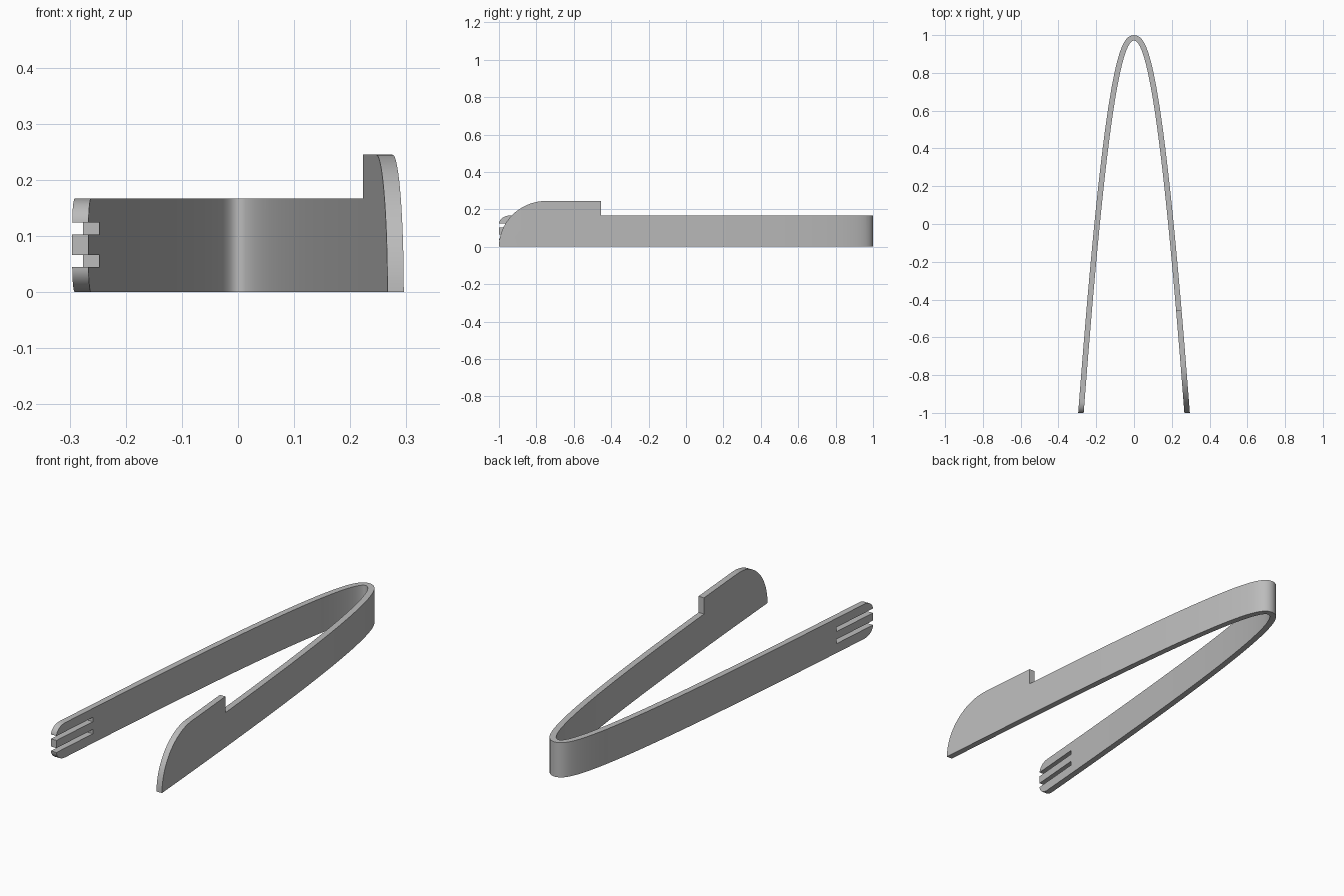
import bpy, bmesh, math
from mathutils import Vector

cube = bpy.data.objects.get("Cube")
if cube:
    bpy.data.objects.remove(cube, do_unlink=True)

THICK, ARM_H, BLADE_H = 0.029, 0.167, 0.245
APEX = 1 - THICK
BEND, SPREAD = 0.0314, 0.00233

grey = bpy.data.materials.new("plain_grey")
grey.use_nodes = True
grey.diffuse_color = (0.5, 0.5, 0.5, 1)
grey.node_tree.nodes["Principled BSDF"].inputs["Base Color"].default_value = (0.5, 0.5, 0.5, 1)


def prism(name, points, direction):
    """Closed polygon swept along a direction."""
    bm = bmesh.new()
    face = bm.faces.new([bm.verts.new(p) for p in points])
    swept = bmesh.ops.extrude_face_region(bm, geom=[face])["geom"]
    bmesh.ops.translate(bm, vec=direction,
                        verts=[g for g in swept if isinstance(g, bmesh.types.BMVert)])
    bmesh.ops.recalc_face_normals(bm, faces=bm.faces[:])
    mesh = bpy.data.meshes.new(name)
    bm.to_mesh(mesh)
    bm.free()
    mesh.materials.append(grey)
    obj = bpy.data.objects.new(name, mesh)
    bpy.context.collection.objects.link(obj)
    return obj


# Bent band: inner hyperbola and its outward offset
inner, outer = [], []
STEPS = 40
for i in range(-STEPS, STEPS + 1):
    u = i / STEPS
    s = 2.05 * u * u
    x = math.copysign(math.sqrt(BEND * s + SPREAD * s * s), u)
    p = Vector((x, APEX - s, 0))
    normal = Vector((2 * x, BEND + 2 * SPREAD * s, 0)).normalized()
    inner.append(p)
    outer.append(p + normal * THICK)
tongs = prism("knife_and_fork_tongs", inner + outer[::-1], (0, 0, BLADE_H))


def cut(points_yz, x0, x1):
    """Remove a side profile from the band between two x positions."""
    cutter = prism("cutter", [(x0, y, z) for y, z in points_yz], (x1 - x0, 0, 0))
    cutter.hide_render = True
    mod = tongs.modifiers.new("cut", "BOOLEAN")
    mod.operation, mod.solver, mod.object = "DIFFERENCE", "EXACT", cutter
    bpy.ops.object.select_all(action="DESELECT")
    bpy.context.view_layer.objects.active = tongs
    tongs.select_set(True)
    bpy.ops.object.modifier_apply(modifier=mod.name)
    bpy.data.objects.remove(cutter, do_unlink=True)


def box(y0, y1, z0, z1):
    return [(y0, z0), (y1, z0), (y1, z1), (y0, z1)]


def corner(ry, z_mid, z_end, steps):
    """Waste area outside a rounded front corner."""
    rz = z_end - z_mid
    arc = [(-1 + ry - ry * math.cos(a), z_mid + rz * math.sin(a))
           for a in (math.pi / 2 * k / steps for k in range(steps + 1))]
    over = z_end + math.copysign(0.1, rz)
    return arc + [(arc[-1][0], over), (-1.2, over), (-1.2, z_mid)]


# Square front ends, lower arm height with a step behind the blade
cut(box(-1.3, -1, -0.1, 0.4), -0.5, 0.5)
cut(box(-1.3, 1.3, ARM_H, 0.4), -0.5, 0.1)
cut(box(-0.455, 1.3, ARM_H, 0.4), 0.05, 0.5)

# Rounded knife blade
cut(corner(0.255, 0, BLADE_H, 24), 0.1, 0.5)

# Fork tines: rounded outer corners and two slots
cut(corner(0.06, ARM_H - 0.045, ARM_H, 10), -0.5, -0.1)
cut(corner(0.06, 0.045, 0, 10), -0.5, -0.1)
for z in (0.045, 0.103):
    cut(box(-1.2, -0.75, z, z + 0.021), -0.5, -0.1)

bpy.ops.object.shade_smooth_by_angle(angle=math.radians(30))
